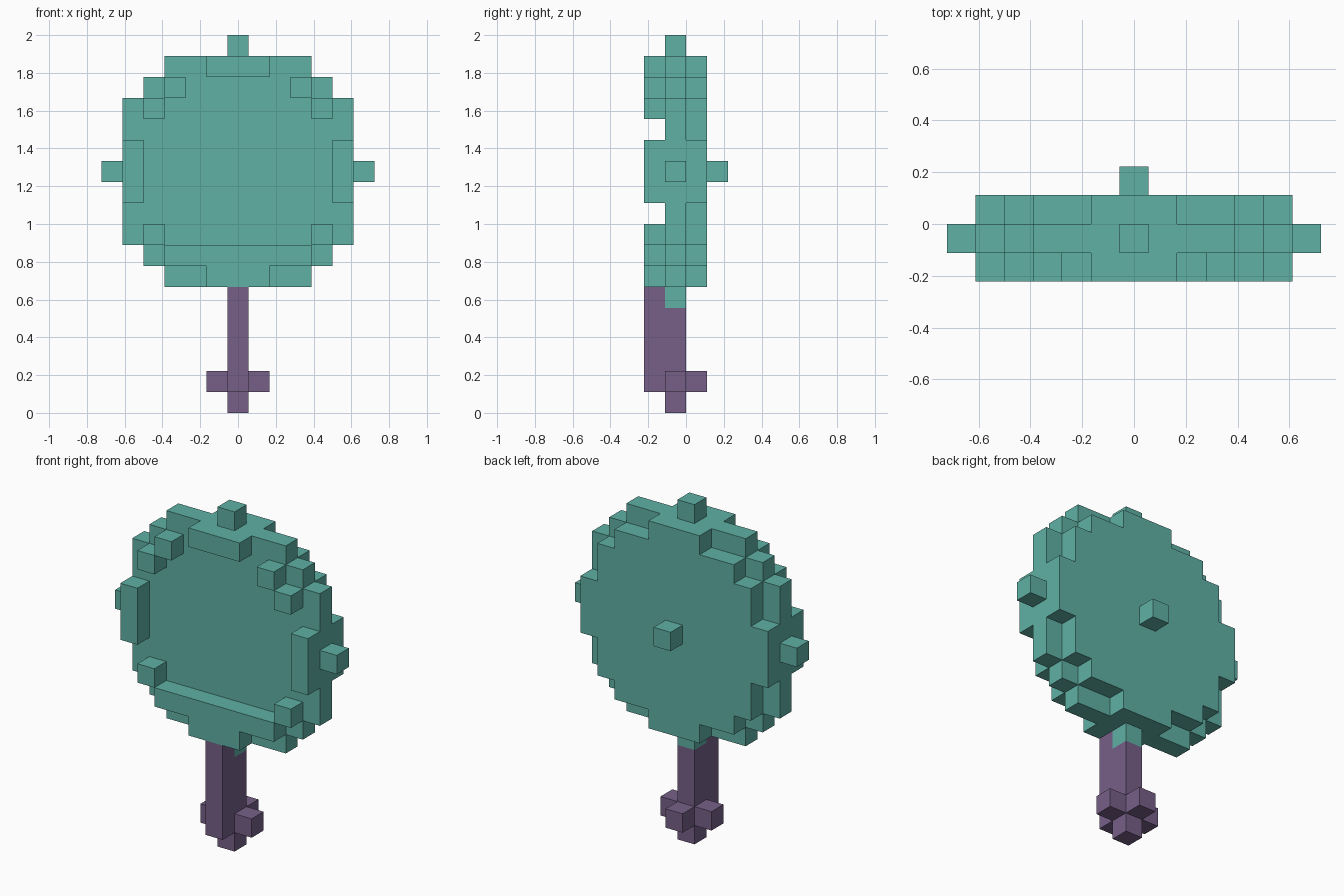
import bpy
import bmesh

U = 1 / 9  # edge of one cube

if "Cube" in bpy.data.objects:
    bpy.data.objects.remove(bpy.data.objects["Cube"], do_unlink=True)


def make_material(name, colour):
    mat = bpy.data.materials.new(name)
    mat.use_nodes = True
    mat.diffuse_color = (*colour, 1)
    bsdf = next(n for n in mat.node_tree.nodes if n.type == 'BSDF_PRINCIPLED')
    bsdf.inputs["Base Color"].default_value = (*colour, 1)
    return mat


teal = make_material("teal", (0.115, 0.434, 0.376))
purple = make_material("purple", (0.185, 0.117, 0.25))


def finish(name, bm, mat):
    bmesh.ops.recalc_face_normals(bm, faces=bm.faces)
    mesh = bpy.data.meshes.new(name)
    bm.to_mesh(mesh)
    bm.free()
    mesh.materials.append(mat)
    obj = bpy.data.objects.new(name, mesh)
    bpy.context.scene.collection.objects.link(obj)
    return obj


def box(name, mat, x, y, z):
    """Box from (low, high) ranges counted in cubes."""
    bm = bmesh.new()
    bmesh.ops.create_cube(bm, size=1)
    for v in bm.verts:
        v.co = [U * (r[0] if c < 0 else r[1]) for c, r in zip(v.co, (x, y, z))]
    return finish(name, bm, mat)


def pair(name, mat, x, y, z):
    """The same box on both sides of the middle."""
    box("left_" + name, mat, x, y, z)
    box("right_" + name, mat, (-x[1], -x[0]), y, z)


def slab(name, mat, steps, top, y):
    """Stepped outline of (start height, half width) rows, extruded in depth."""
    ends = [s[0] for s in steps[1:]] + [top]
    side = [(w, h) for (low, w), high in zip(steps, ends) for h in (low, high)]
    outline = side + [(-w, h) for w, h in reversed(side)]
    bm = bmesh.new()
    face = bm.faces.new([bm.verts.new((w * U, y[0] * U, h * U)) for w, h in outline])
    new = bmesh.ops.extrude_face_region(bm, geom=[face])["geom"]
    moved = [g for g in new if isinstance(g, bmesh.types.BMVert)]
    bmesh.ops.translate(bm, verts=moved, vec=(0, (y[1] - y[0]) * U, 0))
    return finish(name, bm, mat)


# Depth layers from front to back
RIM, MID, BACK, KNOB = (-2, -1), (-1, 0), (0, 1), (1, 2)
CENTRE = (-0.5, 0.5)

# Round body: wide middle layer and narrower back layer
slab("body_middle", teal, [(6, 3.5), (7, 4.5), (8, 5.5), (15, 4.5), (16, 3.5)], 17, MID)
slab("body_back", teal, [(6, 1.5), (7, 3.5), (8, 4.5), (10, 5.5), (13, 4.5),
                         (15, 3.5), (16, 1.5)], 17, BACK)

# Raised broken rim on the front
slab("rim_bottom", teal, [(6, 1.5), (7, 3.5)], 8, RIM)
box("rim_top", teal, (-1.5, 1.5), RIM, (16, 17))
pair("rim_side", teal, (4.5, 5.5), RIM, (10, 13))
pair("rim_lower_corner", teal, (3.5, 4.5), RIM, (8, 9))
pair("rim_upper_corner", teal, (3.5, 4.5), RIM, (14, 15))
pair("rim_upper_step", teal, (2.5, 3.5), RIM, (15, 16))

# Small knobs around the body
box("top_knob", teal, CENTRE, MID, (17, 18))
box("bottom_knob", teal, CENTRE, MID, (5, 6))
box("back_knob", teal, CENTRE, KNOB, (11, 12))
pair("side_knob", teal, (5.5, 6.5), MID, (11, 12))

# Handle with a crossed pommel
box("handle_front", purple, CENTRE, RIM, (1, 6))
box("handle_back", purple, CENTRE, MID, (0, 5))
box("pommel_back", purple, CENTRE, BACK, (1, 2))
pair("pommel_arm", purple, (0.5, 1.5), MID, (1, 2))
